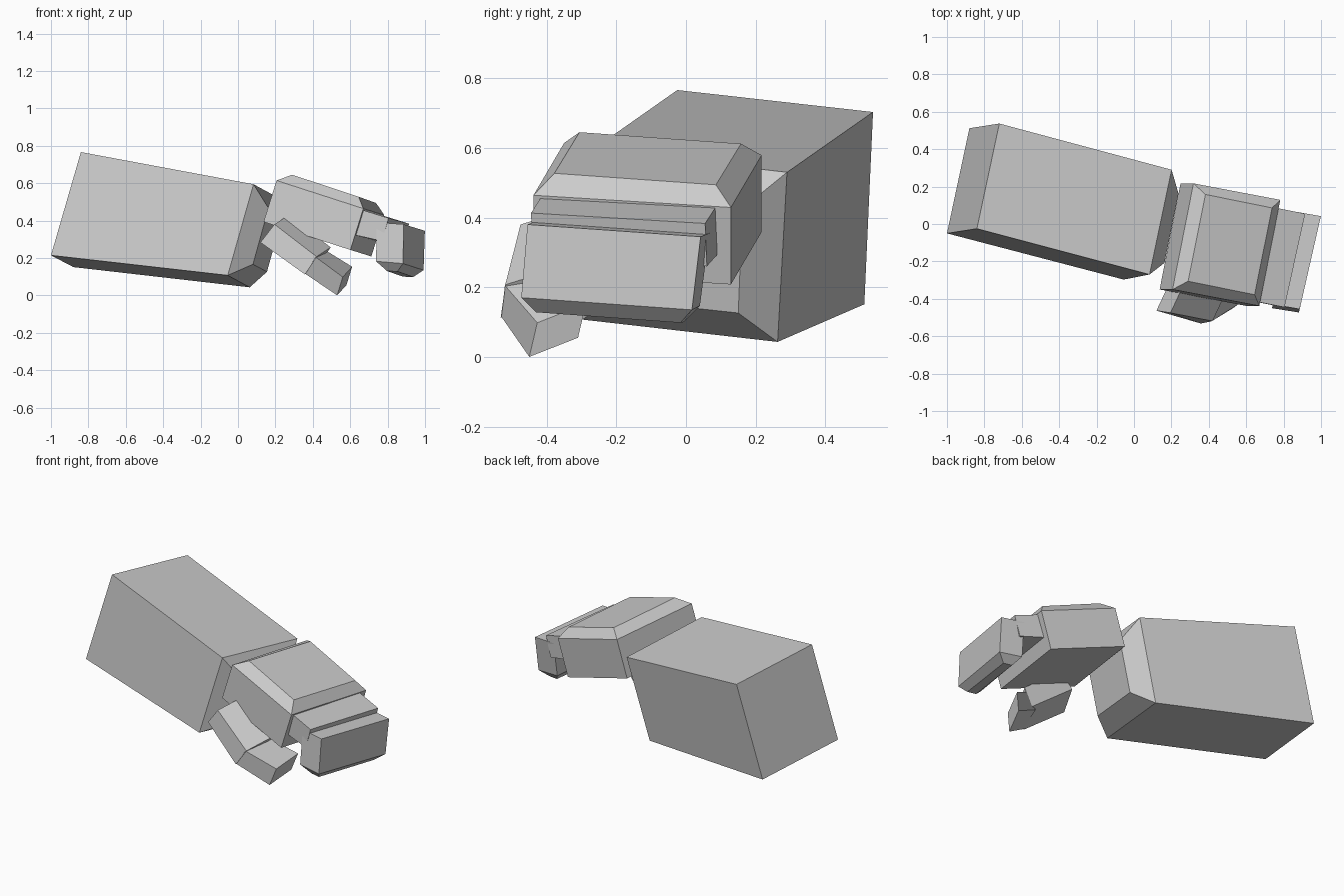
import bpy, bmesh
from mathutils import Vector

grey = bpy.data.materials.new("plain_grey")
grey.diffuse_color = (0.6, 0.6, 0.6, 1)


def loft_block(name, rings):
    """Closed block lofted through four-sided sections (corner, side u, side v)."""
    bm = bmesh.new()
    loops = []
    for corner, u, v in rings:
        c, u, v = Vector(corner), Vector(u), Vector(v)
        loops.append([bm.verts.new(p) for p in (c, c + u, c + u + v, c + v)])
    for a, b in zip(loops, loops[1:]):
        for i in range(4):
            j = (i + 1) % 4
            bm.faces.new((a[i], a[j], b[j], b[i]))
    bm.faces.new(loops[0])
    bm.faces.new(loops[-1])
    bmesh.ops.recalc_face_normals(bm, faces=bm.faces[:])
    mesh = bpy.data.meshes.new(name)
    bm.to_mesh(mesh)
    bm.free()
    mesh.materials.append(grey)
    obj = bpy.data.objects.new(name, mesh)
    bpy.context.collection.objects.link(obj)
    return obj


# Forearm with a tapered wrist end
loft_block("forearm", [
    ((-1.00, -0.05, 0.214), (0.12, 0.562, -0.063), (0.16, 0.025, 0.552)),
    ((-0.055, -0.297, 0.107), (0.118, 0.56, -0.064), (0.138, 0.027, 0.487)),
    ((0.08, -0.22, 0.166), (0.075, 0.37, -0.04), (0.083, 0.012, 0.30)),
])

# Palm with a chamfered back of the hand
palm_u, palm_v = (0.112, 0.567, -0.035), (0.464, -0.088, -0.15)
loft_block("palm", [
    ((0.137, -0.35, 0.393), palm_u, palm_v),
    ((0.206, -0.35, 0.614), palm_u, palm_v),
    ((0.289, -0.306, 0.645), (0.093, 0.464, -0.033), (0.356, -0.072, -0.118)),
])

# Fingers as one block: first joint, then the bent-down tips
loft_block("finger_base", [
    ((0.57, -0.40, 0.335), (0.11, 0.50, -0.03), (0.20, -0.04, -0.045)),
    ((0.605, -0.405, 0.475), (0.11, 0.50, -0.03), (0.20, -0.04, -0.062)),
])
loft_block("finger_tips", [
    ((0.797, -0.42, 0.13), (0.085, 0.414, -0.03), (0.055, -0.01, -0.002)),
    ((0.738, -0.45, 0.182), (0.11, 0.49, -0.035), (0.144, -0.023, -0.012)),
    ((0.742, -0.43, 0.39), (0.113, 0.497, -0.035), (0.144, -0.025, -0.01)),
])

# Thumb in two segments
loft_block("thumb_base", [
    ((0.12, -0.463, 0.283), (0.075, 0.16, 0.05), (0.075, -0.012, 0.097)),
    ((0.358, -0.532, 0.112), (0.075, 0.16, 0.05), (0.062, 0.013, 0.095)),
])
loft_block("thumb_tip", [
    ((0.36, -0.53, 0.115), (0.03, 0.14, 0.05), (0.055, 0.01, 0.09)),
    ((0.53, -0.45, 0.0), (0.05, 0.14, 0.055), (0.03, 0.023, 0.098)),
])
